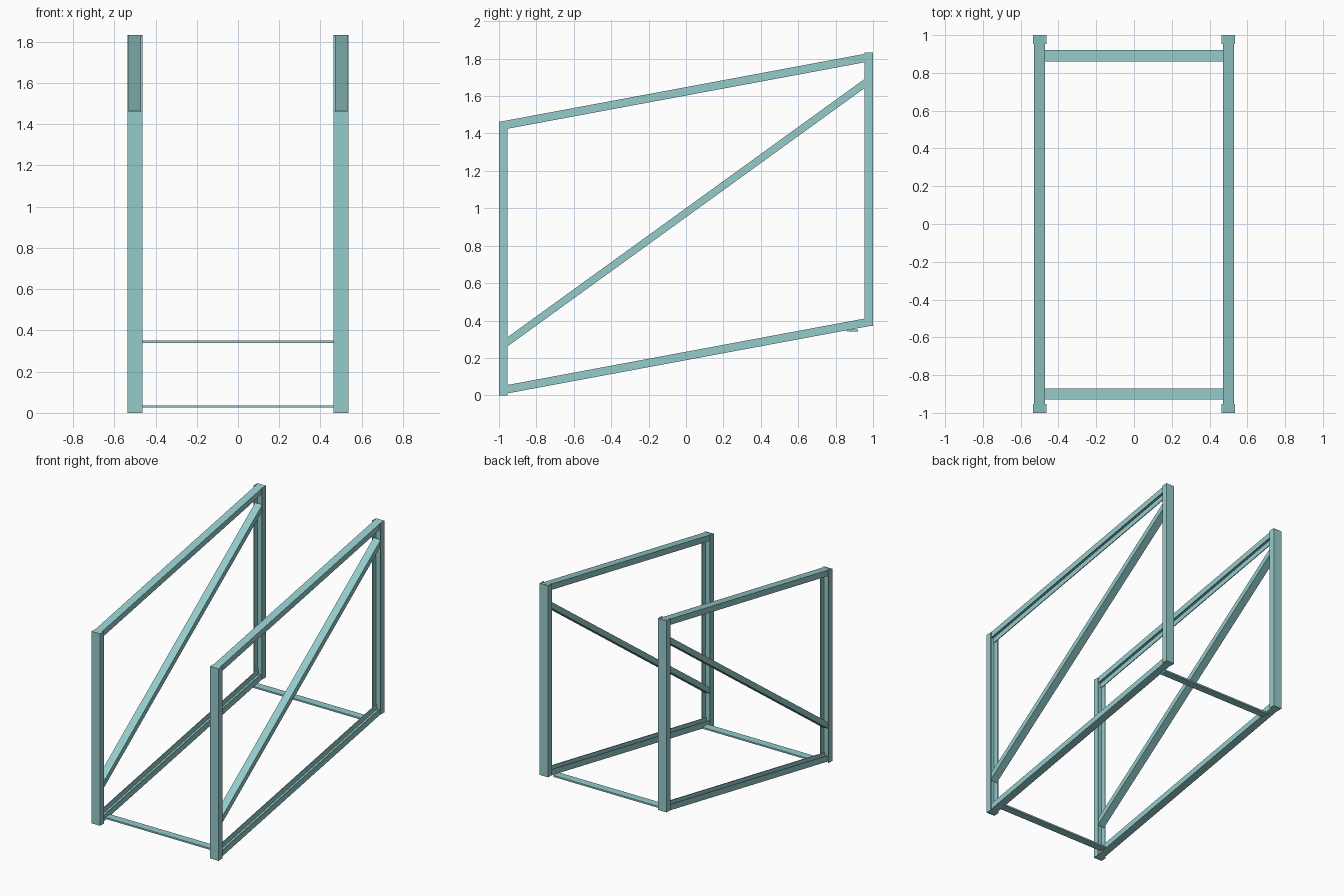
import bpy, bmesh
from mathutils import Vector

if "Cube" in bpy.data.objects:
    bpy.data.objects.remove(bpy.data.objects["Cube"], do_unlink=True)

teal = bpy.data.materials.new("pale_teal_paint")
teal.use_nodes = True
colour = (0.30, 0.60, 0.60, 1)
teal.diffuse_color = colour
teal.node_tree.nodes["Principled BSDF"].inputs["Base Color"].default_value = colour

SLOPE = 0.186      # rise of the rails towards the back
WALL = 0.006       # sheet thickness of the channels
UP, DOWN = Vector((0, 0, 1)), Vector((0, 0, -1))
BACK, FRONT = Vector((0, 1, 0)), Vector((0, -1, 0))


def channel(width, depth):
    """U section with its web at depth 0 and its flanges reaching inwards."""
    w, i = width / 2, width / 2 - WALL
    return [(-w, 0), (w, 0), (w, depth), (i, depth),
            (i, WALL), (-i, WALL), (-i, depth), (-w, depth)]


def bar(width, depth):
    w = width / 2
    return [(-w, 0), (w, 0), (w, depth), (-w, depth)]


def sweep(name, section, start, end, inward, across=Vector((1, 0, 0))):
    """Extrude a section between two points; inward is its depth direction."""
    bm = bmesh.new()
    rings = [[bm.verts.new(Vector(p) + across * u + inward * v) for u, v in section]
             for p in (start, end)]
    bm.faces.new(rings[0])
    bm.faces.new(rings[1])
    n = len(section)
    for k in range(n):
        j = (k + 1) % n
        bm.faces.new((rings[0][k], rings[0][j], rings[1][j], rings[1][k]))
    bmesh.ops.recalc_face_normals(bm, faces=bm.faces)
    mesh = bpy.data.meshes.new(name)
    bm.to_mesh(mesh)
    bm.free()
    mesh.materials.append(teal)
    obj = bpy.data.objects.new(name, mesh)
    bpy.context.collection.objects.link(obj)


def rail_ends(x, z):
    """End points of a sloped rail whose web line starts at height z."""
    y = 0.994
    return (x, -y, z), (x, y, z + SLOPE * 2 * y)


post = channel(0.072, 0.046)
rail = channel(0.060, 0.045)

# Two side frames
for side, x in (("left", 0.5), ("right", -0.5)):
    sweep(side + "_front_post", post, (x, -1, 0), (x, -1, 1.465), BACK)
    sweep(side + "_back_post", post, (x, 1, 0.37), (x, 1, 1.832), FRONT)
    sweep(side + "_top_rail", rail, *rail_ends(x, 1.463), DOWN)
    sweep(side + "_bottom_rail", rail, *rail_ends(x, 0.003), UP)
    sweep(side + "_diagonal_brace", bar(0.060, 0.049),
          (x, -0.965, 0.303), (x, 0.965, 1.699), DOWN)

# Flat ties joining the frames at the bottom
for name, y, z in (("front_tie", -0.90, 0.025), ("back_tie", 0.89, 0.34)):
    sweep(name, bar(0.060, 0.012), (-0.475, y, z), (0.475, y, z), UP, BACK)
